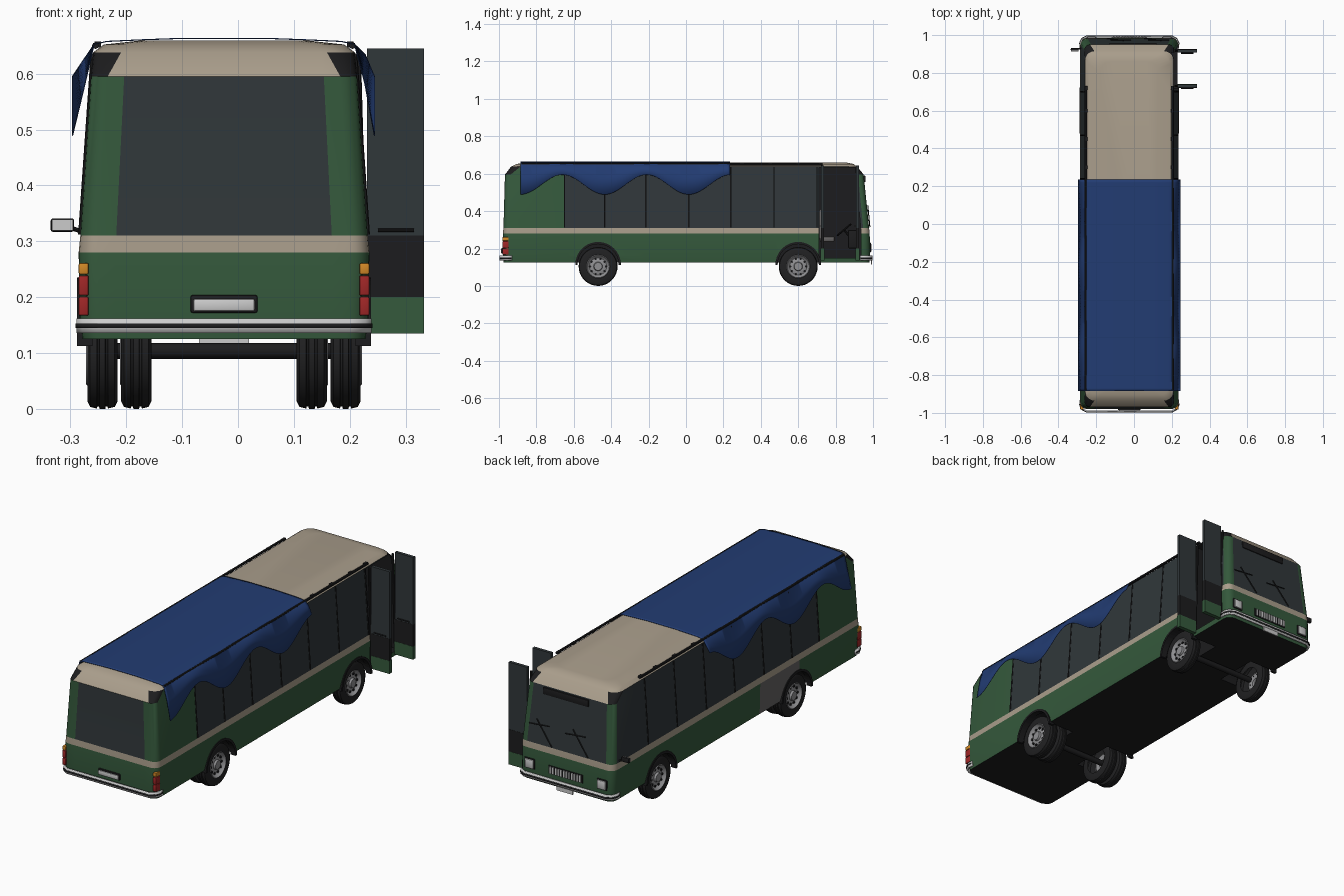
import bpy, bmesh, math
from mathutils import Vector

if "Cube" in bpy.data.objects:
    bpy.data.objects.remove(bpy.data.objects["Cube"])

C = -0.025  # body centre line (doors stick out on one side)
MATS = {}
for n, c in dict(green=(.035, .10, .045), beige=(.40, .34, .26), glass=(.03, .038, .042),
                 black=(.012, .012, .013), tarp=(.016, .045, .17), red=(.35, .02, .02),
                 amber=(.65, .25, .02), chrome=(.6, .6, .6), grey=(.13, .125, .125),
                 rubber=(.015, .015, .016), steel=(.28, .28, .29)).items():
    MATS[n] = bpy.data.materials.new(n)
    MATS[n].diffuse_color = (*c, 1)


def mesh_object(name, bm, mats, smooth=True, angle=35):
    bmesh.ops.recalc_face_normals(bm, faces=bm.faces)
    me = bpy.data.meshes.new(name)
    bm.to_mesh(me)
    bm.free()
    ob = bpy.data.objects.new(name, me)
    bpy.context.collection.objects.link(ob)
    for m in mats:
        me.materials.append(MATS[m])
    if smooth:
        bpy.ops.object.select_all(action='DESELECT')
        ob.select_set(True)
        bpy.context.view_layer.objects.active = ob
        bpy.ops.object.shade_smooth_by_angle(angle=math.radians(angle))
    return ob


def box(name, loc, size, mat, bevel=0):
    bm = bmesh.new()
    bmesh.ops.create_cube(bm, size=1)
    for v in bm.verts:
        v.co = Vector(v.co[i] * size[i] + loc[i] for i in range(3))
    if bevel:
        bmesh.ops.bevel(bm, geom=bm.edges[:], offset=bevel, segments=2, affect='EDGES', profile=.5)
    return mesh_object(name, bm, [mat])


def bar(name, a, b, r, mat, n=8):
    a, b = Vector(a), Vector(b)
    bm = bmesh.new()
    bmesh.ops.create_cone(bm, cap_ends=True, segments=n, radius1=r, radius2=r, depth=(b - a).length)
    q = (b - a).to_track_quat('Z', 'Y')
    for v in bm.verts:
        v.co = q @ v.co + (a + b) / 2
    return mesh_object(name, bm, [mat])


def lathe(name, profile, loc, s, mat, n=36):
    # profile of (x, radius) spun around the x axis
    bm = bmesh.new()
    vs = [bm.verts.new((x * s, 0, r)) for x, r in profile]
    es = [bm.edges.new(p) for p in zip(vs, vs[1:])]
    bmesh.ops.spin(bm, geom=vs + es, cent=(0, 0, 0), axis=(1, 0, 0), angle=2 * math.pi, steps=n)
    bmesh.ops.remove_doubles(bm, verts=bm.verts, dist=1e-5)
    bmesh.ops.translate(bm, verts=bm.verts, vec=loc)
    return mesh_object(name, bm, [mat])


def prism(name, yz, x0, x1, mat):
    bm = bmesh.new()
    f = bm.faces.new([bm.verts.new((x0, y, z)) for y, z in yz])
    ext = bmesh.ops.extrude_face_region(bm, geom=[f])
    bmesh.ops.translate(bm, vec=(x1 - x0, 0, 0), verts=[v for v in ext['geom'] if isinstance(v, bmesh.types.BMVert)])
    return mesh_object(name, bm, [mat], smooth=False)


# body shell: stacked rounded outlines, coloured by band
STOPS = [-.65, -.49, -.18, .02, .24, .47, .7]


def outline(w, yr, yf, r):
    pts = []

    def arc(cx, cy, a0, nxt):
        for k in range(6):
            a = math.radians(a0 + 18 * k)
            pts.append((cx + r * math.cos(a), cy + r * math.sin(a), 'corner' if k < 5 else nxt))
    xr, xf = min(.75 * w, w - r - .01), min(.85 * w, w - r - .005)
    arc(w - r, yr + r, -90, 'right')
    pts.extend((w, y, 'right') for y in STOPS)
    arc(w - r, yf - r, 0, 'end')
    pts.extend([(xf, yf, 'end'), (-xf, yf, 'end')])
    arc(-w + r, yf - r, 90, 'left')
    pts.extend((-w, y, 'left') for y in reversed(STOPS))
    arc(-w + r, yr + r, 180, 'end')
    pts.extend([(-xr, yr, 'end'), (xr, yr, 'end')])
    return pts


LEVELS = [(.125, .253, -.976, .980, .035), (.16, .258, -.979, .985, .035), (.28, .26, -.979, .982, .035),
          (.31, .257, -.976, .979, .032), (.595, .238, -.968, .950, .03), (.638, .234, -.935, .915, .05),
          (.652, .215, -.905, .895, .05), (.659, .15, -.87, .86, .05)]
NAMES = ['green', 'beige', 'glass', 'black', 'grey']


def band_colour(band, lab, mx, my):
    side = lab in ('left', 'right')
    if band < 2:
        return 'grey' if lab == 'left' and -.48 < my < -.19 else 'green'
    if band == 2 or band > 5 or (band == 5 and not side):
        return 'beige'
    if side and band < 5:
        return 'glass' if my > -.65 else 'green'
    if band == 3:
        return 'glass' if lab == 'end' and abs(mx) < .05 else 'green'
    return 'black' if lab == 'corner' else 'beige'


bm = bmesh.new()
rings = []
for z, *a in LEVELS:
    o = outline(*a)
    rings.append([bm.verts.new((C + x, y, z)) for x, y, _ in o])
base = outline(*LEVELS[2][1:])
N = len(base)
for b in range(len(LEVELS) - 1):
    for i in range(N):
        j = (i + 1) % N
        f = bm.faces.new((rings[b][i], rings[b][j], rings[b + 1][j], rings[b + 1][i]))
        f.material_index = NAMES.index(band_colour(b, base[i][2], (base[i][0] + base[j][0]) / 2,
                                                   (base[i][1] + base[j][1]) / 2))
bm.faces.new(rings[0]).material_index = 3
bm.faces.new(rings[-1]).material_index = 1
body = mesh_object('bus_body', bm, NAMES, angle=30)

# cut door opening and wheel wells
cutters = [prism('door_cutter', [(.71, .15), (.935, .15), (.935, .3), (.905, .632), (.71, .632)], -.2, .3, 'black')]
for y in (-.47, .6):
    for s in (-1, 1):
        arch = [(y + .112 * math.cos(math.pi * k / 20), .115 + .112 * math.sin(math.pi * k / 20)) for k in range(21)]
        arch += [(y - .112, .05), (y + .112, .05)]
        cutters.append(prism('well_cutter', arch, C + s * .11, C + s * .32, 'black'))
bpy.context.view_layer.objects.active = body
for c in cutters:
    m = body.modifiers.new('cut', 'BOOLEAN')
    m.object, m.operation, m.solver = c, 'DIFFERENCE', 'EXACT'
    m.material_mode = 'TRANSFER'
    bpy.ops.object.modifier_apply(modifier='cut')
    bpy.data.objects.remove(c)

# wheels, arch lips and axles
TYRE = [(-.026, .062), (-.027, .09), (-.022, .1), (-.010, .103), (-.009, .099), (-.006, .099), (-.005, .104),
        (.005, .104), (.006, .099), (.009, .099), (.010, .103), (.022, .1), (.027, .09), (.026, .062)]
RIM = [(.025, .064), (.029, .06), (.018, .054), (.012, .046), (.017, .032), (.017, .024), (.027, .021), (.027, 0)]
for tag, y, offs in (('rear', -.47, (.2175, .157)), ('front', .6, (.2175,))):
    bar(tag + '_axle', (C - .2, y, .104), (C + .2, y, .104), .014, 'black', 12)
    for s in (-1, 1):
        for o in offs:
            p = (C + s * o, y, .104)
            lathe(tag + '_tyre', TYRE, p, s, 'rubber')
            lathe(tag + '_rim', RIM, p, s, 'steel', 24)
        for k in range(10):
            a = k * math.pi / 5
            q = Vector((C + s * .231, y + .042 * math.cos(a), .104 + .042 * math.sin(a)))
            bar(tag + '_rim_hole', q, q + Vector((s * .005, 0, 0)), .006, 'black')
        lip = [(y + r * math.cos(math.pi * k / 20), .113 + r * math.sin(math.pi * k / 20))
               for r, ks in ((.122, range(21)), (.110, range(20, -1, -1))) for k in ks]
        prism(tag + '_arch_lip', lip, C + s * .235, C + s * .263, 'black')

# window mullions and roof rails
for s in (-1, 1):
    for y in (-.65, -.435, -.215, .015, .24, .47, .7):
        bar('window_mullion', (C + s * .257, y, .312), (C + s * .2345, y, .636), .004, 'black', 6)
    bar('roof_rail', (C + s * .23, -.88, .650), (C + s * .23, .73, .650), .006, 'black')
    for y in (.3, .45, .6, .72):
        box('rail_bracket', (C + s * .226, y, .652), (.012, .02, .01), 'black')

# tarp draped over the roof with scalloped hems
bm = bmesh.new()
rows = []
for i in range(73):
    y = -.885 + 1.12 * i / 72
    hem = .542 - .053 * math.cos(2 * math.pi * (y + .885) / .45)
    row = [(-.297, hem), (-.277, (hem + .655) / 2), (-.258, .653), (-.235, .6585), (-.17, .6615), (-.1, .664),
           (.05, .664), (.12, .6615), (.185, .6585), (.209, .653), (.228, (hem + .655) / 2 + .01), (.245, hem)]
    rows.append([bm.verts.new((x, y, z)) for x, z in row])
for a, b in zip(rows, rows[1:]):
    for k in range(len(a) - 1):
        bm.faces.new((a[k], a[k + 1], b[k + 1], b[k]))
tarp = mesh_object('roof_tarp', bm, ['tarp'], angle=60)
tarp.modifiers.new('thickness', 'SOLIDIFY').thickness = .002

# bumpers: bent strips in chrome with a dark groove
for tag, s in (('rear', -1), ('front', 1)):
    for part, z0, z1, d, m in (('bumper', .136, .162, 0, 'chrome'), ('bumper_groove', .145, .153, .0025, 'black')):
        bm = bmesh.new()
        path = [(-.258, .93), (-.26, .955), (-.25, .978), (-.225, .992), (.225, .992), (.25, .978), (.26, .955), (.258, .93)]
        lo = [bm.verts.new((C + x * (1 + d * 2), s * (y + d), z0)) for x, y in path]
        hi = [bm.verts.new((v.co.x, v.co.y, z1)) for v in lo]
        for k in range(len(path) - 1):
            bm.faces.new((lo[k], lo[k + 1], hi[k + 1], hi[k]))
        ob = mesh_object(tag + '_' + part, bm, [m])
        sol = ob.modifiers.new('thickness', 'SOLIDIFY')
        sol.thickness, sol.offset = .008, 0

# rear and front lights, plates, grille
for s in (-1, 1):
    for nm, z, h, m in (('brake_light', .184, .034, 'red'), ('tail_light', .221, .036, 'red'), ('turn_light', .251, .02, 'amber')):
        box(nm, (C + s * .251, -.965, z), (.018, .034, h), m, .003)
    box('headlight_frame', (C + s * .2, .982, .205), (.056, .012, .052), 'black', .003)
    box('headlight', (C + s * .2, .986, .205), (.046, .014, .042), 'chrome', .004)
box('rear_plate_frame', (C, -.98, .188), (.12, .012, .032), 'black', .004)
box('rear_plate', (C, -.983, .186), (.11, .014, .022), 'chrome', .004)
box('front_plate', (C, .992, .128), (.09, .006, .026), 'chrome')
box('grille', (C, .984, .203), (.19, .008, .04), 'black')
for k in range(12):
    box('grille_bar', (C - .082 + k * .0149, .988, .203), (.008, .008, .034), 'chrome')

# windscreen wipers and sign box
for x in (-.12, .08):
    bar('wiper_arm', (C + x, .983, .315), (C + x + .09, .972, .43), .003, 'black', 6)
    bar('wiper_blade', (C + x + .02, .974, .41), (C + x + .13, .974, .40), .003, 'black', 6)
box('sign_box', (C + .02, .953, .572), (.25, .012, .034), 'black', .002)

# opened folding doors: glass above, green below
for tag, y in (('rear', .73), ('front', .917)):
    for nm, z0, z1, t, m in (('door_skirt', .135, .2, .02, 'green'), ('door_panel', .2, .31, .018, 'black'),
                             ('door_glass', .31, .645, .016, 'glass')):
        box(tag + '_' + nm, (.282, y, (z0 + z1) / 2), (.102, t, z1 - z0), m)
    bar(tag + '_door_hinge', (.228, y, .14), (.214, y, .63), .006, 'black')
    bar(tag + '_door_handle', (.25, y - .013, .32), (.315, y - .013, .32), .003, 'black')

# driver area seen through the door
box('dashboard', (-.06, .895, .25), (.27, .06, .1), 'black', .01)
box('driver_seat', (-.14, .755, .25), (.1, .08, .03), 'grey', .01)
box('driver_seat_back', (-.14, .722, .33), (.1, .02, .16), 'grey', .008)
bpy.ops.mesh.primitive_torus_add(major_radius=.045, minor_radius=.005, major_segments=24, minor_segments=8,
                                 location=(-.14, .845, .3), rotation=(math.radians(40), 0, 0))
bpy.context.object.name = 'steering_wheel'
bpy.context.object.data.materials.append(MATS['black'])
bar('steering_column', (-.14, .845, .3), (-.14, .885, .25), .006, 'black')

# side mirror
bar('mirror_arm', (-.28, .93, .318), (-.315, .922, .329), .004, 'black')
box('mirror_shell', (-.314, .924, .329), (.042, .014, .024), 'black', .004)
box('mirror_glass', (-.314, .917, .329), (.038, .006, .02), 'chrome')

for m in bpy.data.materials:
    if m.users and not m.is_grease_pencil:
        m.use_nodes = True
        m.node_tree.nodes["Principled BSDF"].inputs["Base Color"].default_value = m.diffuse_color
